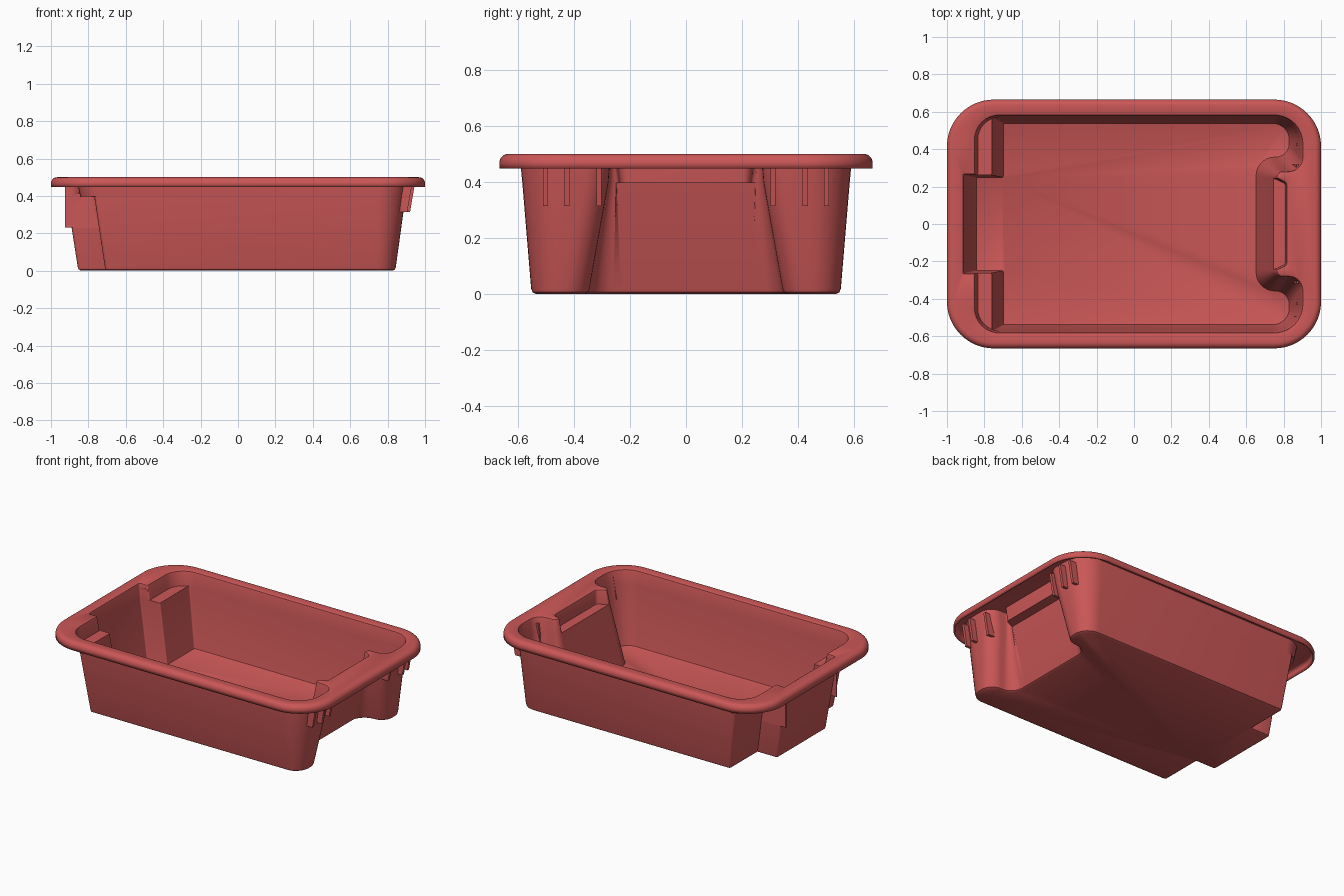
import bpy, bmesh, math
from mathutils import Vector

if "Cube" in bpy.data.objects:
    bpy.data.objects.remove(bpy.data.objects["Cube"])

red = bpy.data.materials.new("red plastic")
red.use_nodes = True
red.diffuse_color = (0.60, 0.095, 0.095, 1)
red.node_tree.nodes["Principled BSDF"].inputs["Base Color"].default_value = (0.60, 0.095, 0.095, 1)

WALL = 0.012


def fillet_ring(half, seg=8):
    """Closed outline from corners (x, y, radius) of the +y half, mirrored to -y."""
    corners = half + [(x, -y, r) for x, y, r in reversed(half)]
    pts, n = [], len(corners)
    for i, (x, y, r) in enumerate(corners):
        c = Vector((x, y))
        a = Vector(corners[i - 1][:2]) - c
        b = Vector(corners[(i + 1) % n][:2]) - c
        p, q = c + a.normalized() * r, c + b.normalized() * r
        for k in range(seg + 1):
            t = k / seg
            w0, w1, w2 = (1 - t) ** 2, 2 * t * (1 - t) * 0.7071, t * t
            pts.append((p * w0 + c * w1 + q * w2) / (w0 + w1 + w2))
    return pts


def offset_ring(pts, d):
    out, n = [], len(pts)
    for i, p in enumerate(pts):
        t = (pts[(i + 1) % n] - pts[i - 1]).normalized()
        out.append(p + Vector((t.y, -t.x)) * d)
    return out


def loft(bm, rings):
    """Skin a list of (outline, height) and return the vertex rings."""
    vr = [[bm.verts.new((p.x, p.y, z)) for p in pts] for pts, z in rings]
    for lo, hi in zip(vr, vr[1:]):
        n = len(lo)
        for i in range(n):
            j = (i + 1) % n
            bm.faces.new((lo[i], hi[i], hi[j], lo[j]))
    return vr


def finish(name, bm):
    me = bpy.data.meshes.new(name)
    bm.to_mesh(me)
    bm.free()
    me.materials.append(red)
    ob = bpy.data.objects.new(name, me)
    bpy.context.collection.objects.link(ob)
    return ob


# Inner outline corners: recess, end bulge, lobe, outer corner, then the ledge end
floor_c = [(0.655, 0.20, 0.004), (0.655, 0.23, 0.004), (0.655, 0.35, 0.09), (0.832, 0.36, 0.07),
           (0.832, 0.54, 0.09), (-0.70, 0.54, 0.008), (-0.70, 0.25, 0.008), (-0.845, 0.25, 0.008)]
ledge_c = [(0.745, 0.215, 0.004), (0.745, 0.245, 0.004), (0.745, 0.285, 0.035), (0.885, 0.29, 0.07),
           (0.885, 0.572, 0.14), (-0.76, 0.572, 0.008), (-0.76, 0.262, 0.008), (-0.905, 0.262, 0.008)]
step_c = [(0.81, 0.215, 0.012), (0.745, 0.245, 0.004)] + ledge_c[2:5] + \
         [(-0.835, 0.572, 0.12), (-0.835, 0.262, 0.008), (-0.905, 0.262, 0.008)]
mouth_c = [(0.815, 0.22, 0.015), (0.76, 0.245, 0.006), (0.765, 0.28, 0.025), (0.90, 0.285, 0.07),
           (0.90, 0.58, 0.15), (-0.85, 0.58, 0.13), (-0.85, 0.265, 0.008), (-0.912, 0.265, 0.008)]
base, ledge, step, mouth = map(fillet_ring, (floor_c, ledge_c, step_c, mouth_c))

bm = bmesh.new()
body = loft(bm, [(offset_ring(base, -0.008), WALL), (offset_ring(base, -0.002), WALL + 0.003),
                 (base, WALL + 0.01), (ledge, 0.405), (step, 0.405), (mouth, 0.488),
                 (offset_ring(mouth, 0.003), 0.496), (offset_ring(mouth, 0.011), 0.5)])
bm.faces.new(body[0])

# Rolled rim with a hanging skirt
rim = []
for k in range(7):
    a = math.radians(90 * (1 - k / 6))
    d = 0.032 * (1 - math.cos(a))
    x, y, r = 1 - d, 0.665 - d, 0.25 - d
    rim.append((fillet_ring([(x, y, r), (-x, y, r)], 16), 0.468 + 0.032 * math.sin(a)))
rim.append((rim[-1][0], 0.447))
loft(bm, rim)

# Flat top between the mouth and the rim
bmesh.ops.remove_doubles(bm, verts=bm.verts[:], dist=0.0003)
top = [e for e in bm.edges if all(v.co.z > 0.49999 for v in e.verts)]
bmesh.ops.triangle_fill(bm, use_beauty=True, edges=top, normal=(0, 0, 1))
for f in bm.faces:
    f.normal_update()
    if f.normal.z < -0.99:
        f.normal_flip()
tub = finish("tub", bm)
mod = tub.modifiers.new("wall", 'SOLIDIFY')
mod.thickness, mod.offset = WALL, -1
bpy.context.view_layer.objects.active = tub
tub.select_set(True)
bpy.ops.object.shade_smooth_by_angle(angle=math.radians(35))
tub.select_set(False)


def plate(name, outline, y, width):
    """Flat rib: an x-z outline given a thickness along y."""
    bm = bmesh.new()
    sides = [[bm.verts.new((x, y + s * width / 2, z)) for x, z in outline] for s in (-1, 1)]
    bm.faces.new(sides[0])
    bm.faces.new(sides[1][::-1])
    n = len(outline)
    for i in range(n):
        j = (i + 1) % n
        bm.faces.new((sides[0][j], sides[0][i], sides[1][i], sides[1][j]))
    bmesh.ops.recalc_face_normals(bm, faces=bm.faces[:])
    return finish(name, bm)


# Ribs under the rim: three per lobe, and one stacking plate per ledge
for side, s in (("left", -1), ("right", 1)):
    for i, (y, x) in enumerate([(0.31, 0.895), (0.425, 0.92), (0.50, 0.905)]):
        plate(f"{side}_rib_{i + 1}", [(x - 0.05, 0.315), (x, 0.315), (x + 0.025, 0.46), (x - 0.025, 0.46)],
              s * y, 0.018)
    plate(f"{side}_stacking_plate", [(-0.925, 0.23), (-0.745, 0.23), (-0.785, 0.40), (-0.85, 0.41),
                                     (-0.85, 0.475), (-0.925, 0.475)], s * 0.268, 0.008)
